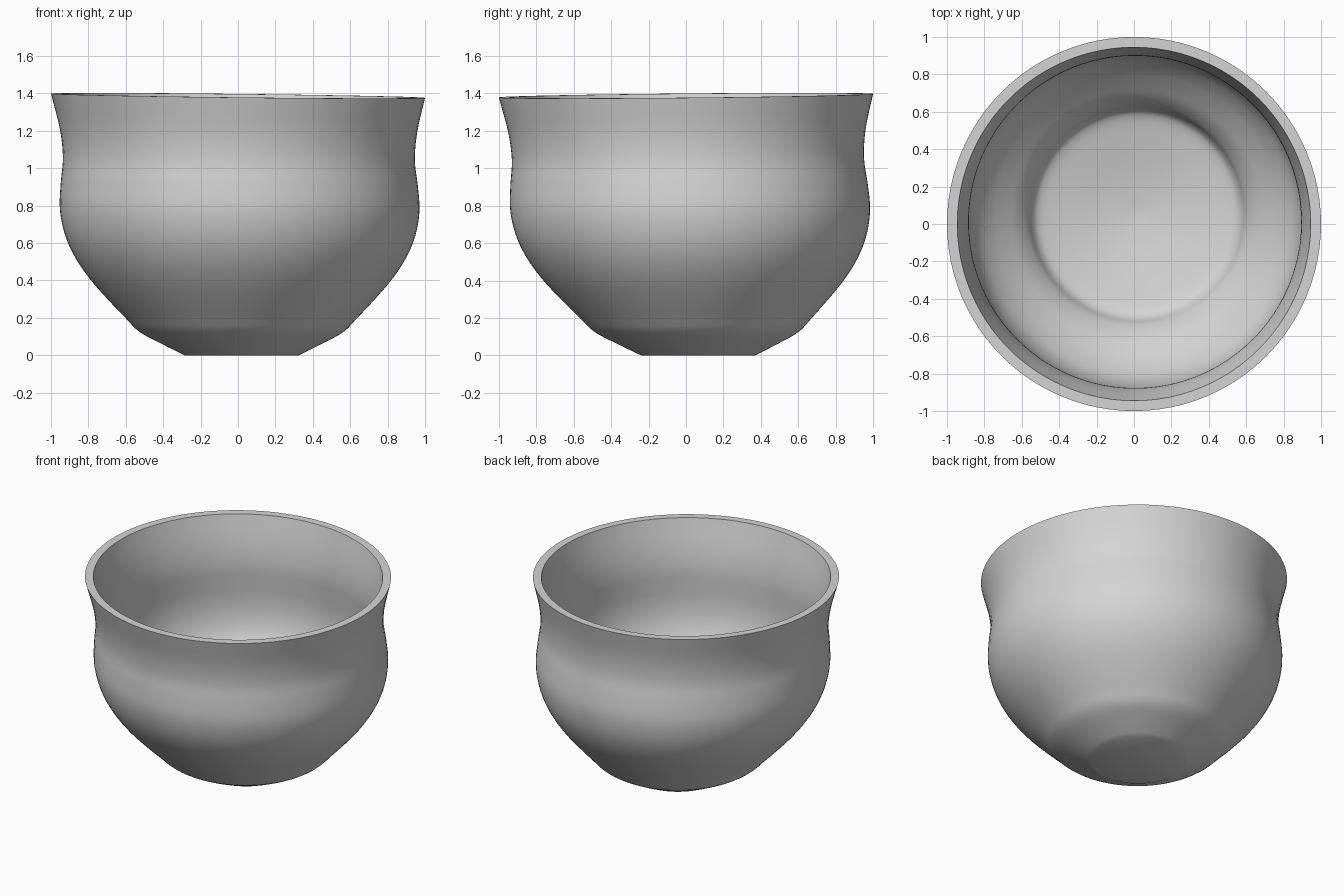
import bpy, bmesh, math
from mathutils import Vector

if "Cube" in bpy.data.objects:
    bpy.data.objects.remove(bpy.data.objects["Cube"])

SEG = 96
RIM_Z = 1.388

# (radius, height) profiles
OUTER = [(0.305, 0), (0.43, 0.062), (0.545, 0.125), (0.62, 0.2), (0.715, 0.3), (0.802, 0.4),
         (0.872, 0.5), (0.922, 0.6), (0.951, 0.7), (0.962, 0.8), (0.954, 0.92), (0.941, 1.05),
         (0.955, 1.2), (1.0, RIM_Z)]
INNER = [(0.945, RIM_Z), (0.905, 1.2), (0.889, 1.05), (0.894, 0.92), (0.899, 0.8),
         (0.888, 0.68), (0.853, 0.57), (0.79, 0.48), (0.715, 0.405), (0.64, 0.335),
         (0.587, 0.265), (0.558, 0.2), (0.515, 0.165), (0.40, 0.135), (0.20, 0.095), (0.03, 0.075)]


def smooth_curve(pts, steps=4):
    """Catmull-Rom curve through the profile points."""
    p = [Vector(q) for q in pts]
    p = [2 * p[0] - p[1]] + p + [2 * p[-1] - p[-2]]
    out = []
    for i in range(1, len(p) - 2):
        a, b, c, d = p[i - 1:i + 3]
        for k in range(steps):
            t = k / steps
            out.append(0.5 * (2 * b + (c - a) * t + (2 * a - 5 * b + 4 * c - d) * t * t
                              + (3 * b - a - 3 * c + d) * t ** 3))
    return out + [p[-2]]


def place(r, z, ang):
    """Point on a ring: the axis leans and the rim tips slightly."""
    f = max(0.0, 1 - z / RIM_Z)
    x, y = r * math.cos(ang), r * math.sin(ang)
    lift = (z / RIM_Z) * (-0.0115 * x + 0.0095 * y)
    return (x + 0.02 * f, y + 0.065 * f ** 1.3, z + lift)


clay = bpy.data.materials.new("grey clay")
clay.diffuse_color = (0.66, 0.66, 0.66, 1)
clay.use_nodes = True
clay.node_tree.nodes["Principled BSDF"].inputs["Base Color"].default_value = clay.diffuse_color

# Bowl: outer wall, flat rim and inner wall as one lathed shell
bm = bmesh.new()
rings = []
for r, z in smooth_curve(OUTER) + smooth_curve(INNER):
    rings.append([bm.verts.new(place(r, z, 2 * math.pi * i / SEG)) for i in range(SEG)])
for a, b in zip(rings, rings[1:]):
    for i in range(SEG):
        j = (i + 1) % SEG
        bm.faces.new((a[i], a[j], b[j], b[i]))

# Flat foot and inside floor
bm.faces.new(rings[0][::-1])
centre = bm.verts.new(place(0, 0.073, 0))
for i in range(SEG):
    bm.faces.new((rings[-1][i], rings[-1][(i + 1) % SEG], centre))

mesh = bpy.data.meshes.new("bowl")
bm.to_mesh(mesh)
bm.free()
mesh.materials.append(clay)
bowl = bpy.data.objects.new("bowl", mesh)
bpy.context.collection.objects.link(bowl)
bpy.context.view_layer.objects.active = bowl
bowl.select_set(True)
bpy.ops.object.shade_smooth_by_angle(angle=math.radians(27))
